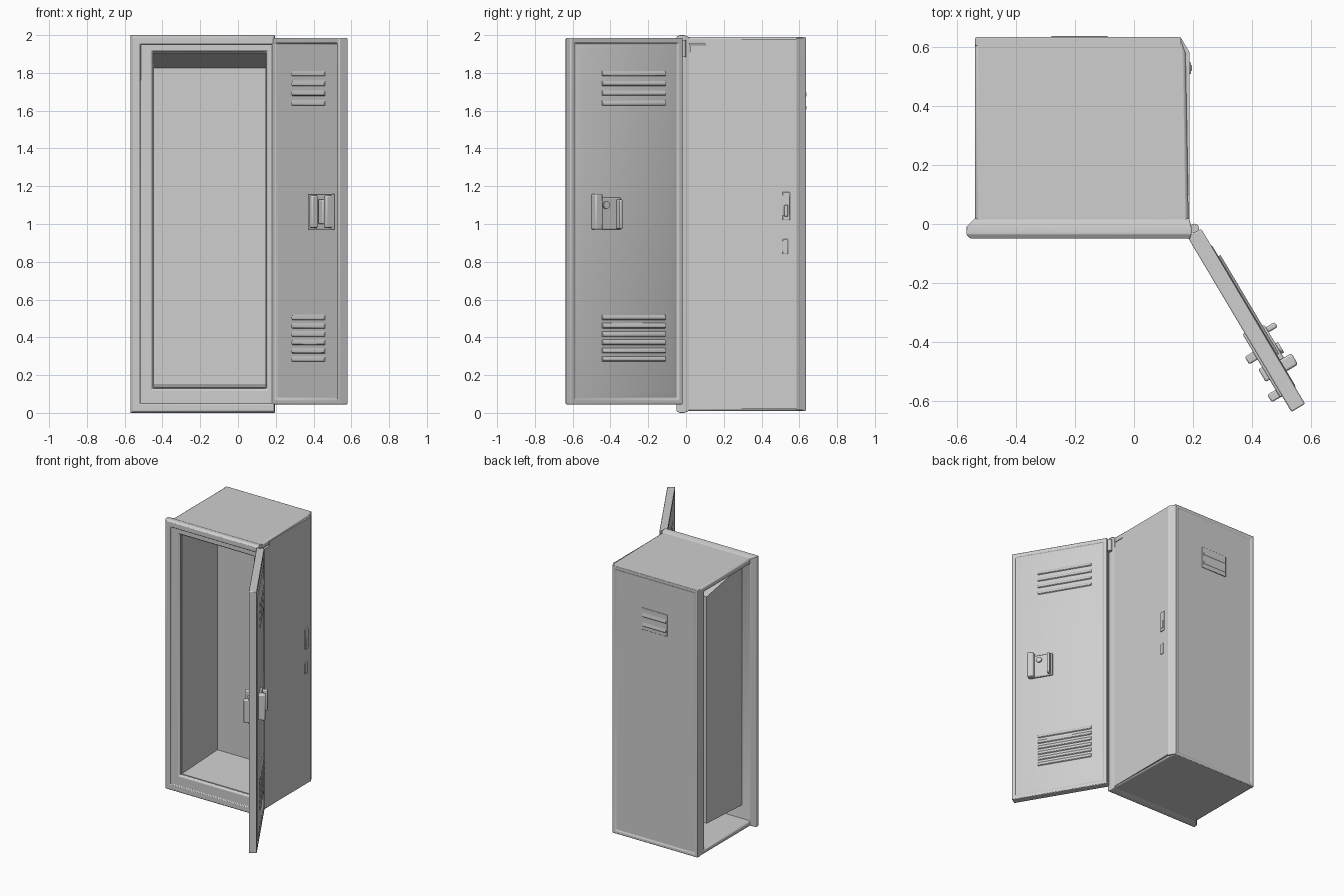
import bpy, bmesh, math
from mathutils import Matrix, Vector

cube = bpy.data.objects.get("Cube")
if cube:
    bpy.data.objects.remove(cube, do_unlink=True)

metal = bpy.data.materials.new("grey metal")
metal.use_nodes = True
GREY = (0.62, 0.62, 0.62, 1)
metal.diffuse_color = GREY
metal.node_tree.nodes["Principled BSDF"].inputs["Base Color"].default_value = GREY

parts = []
WORLD = Matrix.Identity(4)
# Door space: x runs from hinge to free edge, +y is the outer face
DOOR = Matrix.Translation((0.205, -0.03, 0)) @ Matrix.Rotation(math.radians(-59.3), 4, 'Z')
# Upright space: a prism profile becomes an (x, y) plan extruded along z
UPRIGHT = Matrix(((0, 1, 0, 0), (0, 0, 1, 0), (1, 0, 0, 0), (0, 0, 0, 1)))


def finish(name, bm, space=WORLD, bevel=0.0):
    bmesh.ops.recalc_face_normals(bm, faces=bm.faces)
    mesh = bpy.data.meshes.new(name)
    bm.to_mesh(mesh)
    bm.free()
    mesh.materials.append(metal)
    obj = bpy.data.objects.new(name, mesh)
    bpy.context.collection.objects.link(obj)
    obj.matrix_world = space
    if bevel:
        mod = obj.modifiers.new("soft edges", 'BEVEL')
        mod.width, mod.segments = bevel, 2
    parts.append(obj)
    return obj


def box_mesh(lo, hi):
    bm = bmesh.new()
    lo, hi = Vector(lo), Vector(hi)
    bmesh.ops.create_cube(bm, size=1)
    bmesh.ops.scale(bm, vec=hi - lo, verts=bm.verts)
    bmesh.ops.translate(bm, vec=(lo + hi) / 2, verts=bm.verts)
    return bm


def box(name, lo, hi, space=WORLD, bevel=0.0):
    return finish(name, box_mesh(lo, hi), space, bevel)


def panel(name, lo, hi, sides, rim, depth, space=WORLD, bevel=0.0):
    """Box with faces sunk inside a rim; each side is (y direction, pillow height)."""
    bm = box_mesh(lo, hi)
    bm.normal_update()
    for direction, pillow in sides:
        face = max(bm.faces, key=lambda f: f.normal.y * direction * f.calc_area())
        bmesh.ops.inset_region(bm, faces=[face], thickness=rim)
        bmesh.ops.inset_region(bm, faces=[face], thickness=0.008, depth=-depth)
        if pillow:
            bmesh.ops.inset_region(bm, faces=[face], thickness=0.06, depth=pillow)
    return finish(name, bm, space, bevel)


def prism(name, profile, x0, x1, space=WORLD, bevel=0.0):
    """Extrude a (y, z) profile along x."""
    bm = bmesh.new()
    face = bm.faces.new([bm.verts.new((x0, y, z)) for y, z in profile])
    new = bmesh.ops.extrude_face_region(bm, geom=[face])["geom"]
    bmesh.ops.translate(bm, vec=(x1 - x0, 0, 0),
                        verts=[v for v in new if isinstance(v, bmesh.types.BMVert)])
    return finish(name, bm, space, bevel)


def rod(name, centre, radius, length, axis='Z', space=WORLD):
    bm = bmesh.new()
    turn = Matrix.Rotation(math.pi / 2, 4, 'X') if axis == 'Y' else WORLD
    bmesh.ops.create_cone(bm, cap_ends=True, segments=16, radius1=radius, radius2=radius,
                          depth=length, matrix=Matrix.Translation(centre) @ turn)
    return finish(name, bm, space)


def rectangle(bm, x0, x1, z0, z1, y):
    return [bm.verts.new((x, y, z)) for x, z in ((x0, z0), (x1, z0), (x1, z1), (x0, z1))]


def bridge(bm, a, b):
    for i in range(4):
        j = (i + 1) % 4
        bm.faces.new((a[i], a[j], b[j], b[i]))


# Front frame: rounded outer rim, flat face, opening
bm = bmesh.new()
rings = [rectangle(bm, *r) for r in (
    (-0.54, 0.187, 0.012, 1.988, 0.02),
    (-0.57, 0.195, 0.0, 2.0, -0.01),
    (-0.57, 0.195, 0.0, 2.0, -0.035),
    (-0.555, 0.19, 0.01, 1.99, -0.05),
    (-0.52, 0.185, 0.045, 1.955, -0.05),
    (-0.515, 0.18, 0.05, 1.95, -0.04),
    (-0.46, 0.16, 0.12, 1.92, -0.04),
    (-0.45, 0.15, 0.13, 1.91, -0.03),
    (-0.45, 0.15, 0.13, 1.91, -0.01))]
for a, b in zip(rings, rings[1:] + rings[:1]):
    bridge(bm, a, b)
finish("front_frame", bm, bevel=0.005)

# Outer shell; the -x side is open apart from a lip on the back panel
plan = ((-0.54, -0.01), (0.186, -0.01), (0.175, 0.585), (0.16, 0.63), (-0.54, 0.63))
prism("roof", plan, 1.95, 1.99, UPRIGHT, 0.01)
prism("base", plan, 0.01, 0.045, UPRIGHT, 0.01)
panel("back_panel", (-0.54, 0.605, 0.01), (0.16, 0.635, 1.99), [(1, 0)], 0.03, 0.006,
      bevel=0.004)
box("back_lip", (-0.54, 0.56, 0.02), (-0.525, 0.62, 1.98))

# Side wall with a chamfered rear corner and a slot beside the top hinge
prism("side_wall", ((-0.01, 0.02), (0.585, 0.02), (0.585, 1.98), (0.1, 1.98),
                    (0.1, 1.945), (0.02, 1.945), (0.02, 1.91), (-0.01, 1.91)), 0.17, 0.188)
prism("rear_corner", ((0.17, 0.585), (0.188, 0.585), (0.16, 0.632), (0.14, 0.632)),
      0.015, 1.985, UPRIGHT)

# Small vent plate on the back
box("back_vent_plate", (-0.29, 0.62, 1.58), (-0.08, 0.635, 1.74), bevel=0.004)
for z in (1.6, 1.67):
    prism("back_vent_louvre", ((0.633, z), (0.639, z + 0.01), (0.633, z + 0.05)), -0.28, -0.09)

# Small fittings on the side wall
box("side_catch_upper", (0.18, 0.51, 1.02), (0.194, 0.55, 1.17), bevel=0.004)
box("side_catch_slot", (0.19, 0.52, 1.04), (0.197, 0.54, 1.1), bevel=0.003)
box("side_catch_lower", (0.18, 0.51, 0.84), (0.194, 0.54, 0.92), bevel=0.004)

# Door, its outer face slightly pillowed
panel("door", (0, -0.027, 0.045), (0.692, 0.027, 1.985), [(1, 0.013), (-1, 0)], 0.036, 0.01,
      DOOR, 0.005)

# Louvres: (side, base, reach, start, end) for the outer and inner face
for side, base, reach, x0, x1 in ((1, 0.026, 0.038, 0.11, 0.5), (-1, 0.015, 0.022, 0.19, 0.53)):
    for start, count, step in ((1.625, 4, 0.052), (0.27, 6, 0.044)):
        for i in range(count):
            z = start + i * step
            prism("door_louvre", ((side * base, z), (side * reach, z + 0.006),
                                  (side * reach, z + 0.016), (side * base, z + 0.036)),
                  x0, x1, DOOR, 0.002)

# Outer handle plate with pull and lock
box("handle_plate", (0.39, 0.02, 0.97), (0.55, 0.045, 1.14), DOOR, 0.006)
box("handle_pull", (0.52, 0.02, 0.97), (0.565, 0.075, 1.16), DOOR, 0.008)
box("handle_ledge", (0.4, 0.04, 0.975), (0.42, 0.08, 1.13), DOOR, 0.006)
rod("lock_cylinder", (0.485, 0.045, 1.1), 0.02, 0.02, 'Y', DOOR)

# Inner latch housing
box("latch_plate", (0.38, -0.035, 0.97), (0.63, -0.015, 1.16), DOOR, 0.005)
for x in (0.45, 0.6):
    box("latch_flange", (x, -0.068, 0.98), (x + 0.03, -0.02, 1.15), DOOR, 0.006)
box("latch_bar", (0.51, -0.05, 1.0), (0.56, -0.02, 1.13), DOOR, 0.006)

# Top hinge knuckle
rod("hinge_knuckle", (0.205, -0.015, 1.93), 0.016, 0.09)

for obj in bpy.context.selected_objects:
    obj.select_set(False)
for obj in parts:
    obj.select_set(True)
bpy.context.view_layer.objects.active = parts[0]
bpy.ops.object.shade_smooth_by_angle(angle=math.radians(30))

# Inner compartment, flat shaded, open to the front, ceiling sloping down to the back
bm = bmesh.new()
mouth = rectangle(bm, -0.45, 0.15, 0.13, 1.91, -0.02)
rear = rectangle(bm, -0.45, 0.15, 0.15, 1.83, 0.4)
bridge(bm, mouth, rear)
bm.faces.new(rear)
lining = finish("inner_compartment", bm)
lining.modifiers.new("sheet", 'SOLIDIFY').thickness = 0.006
